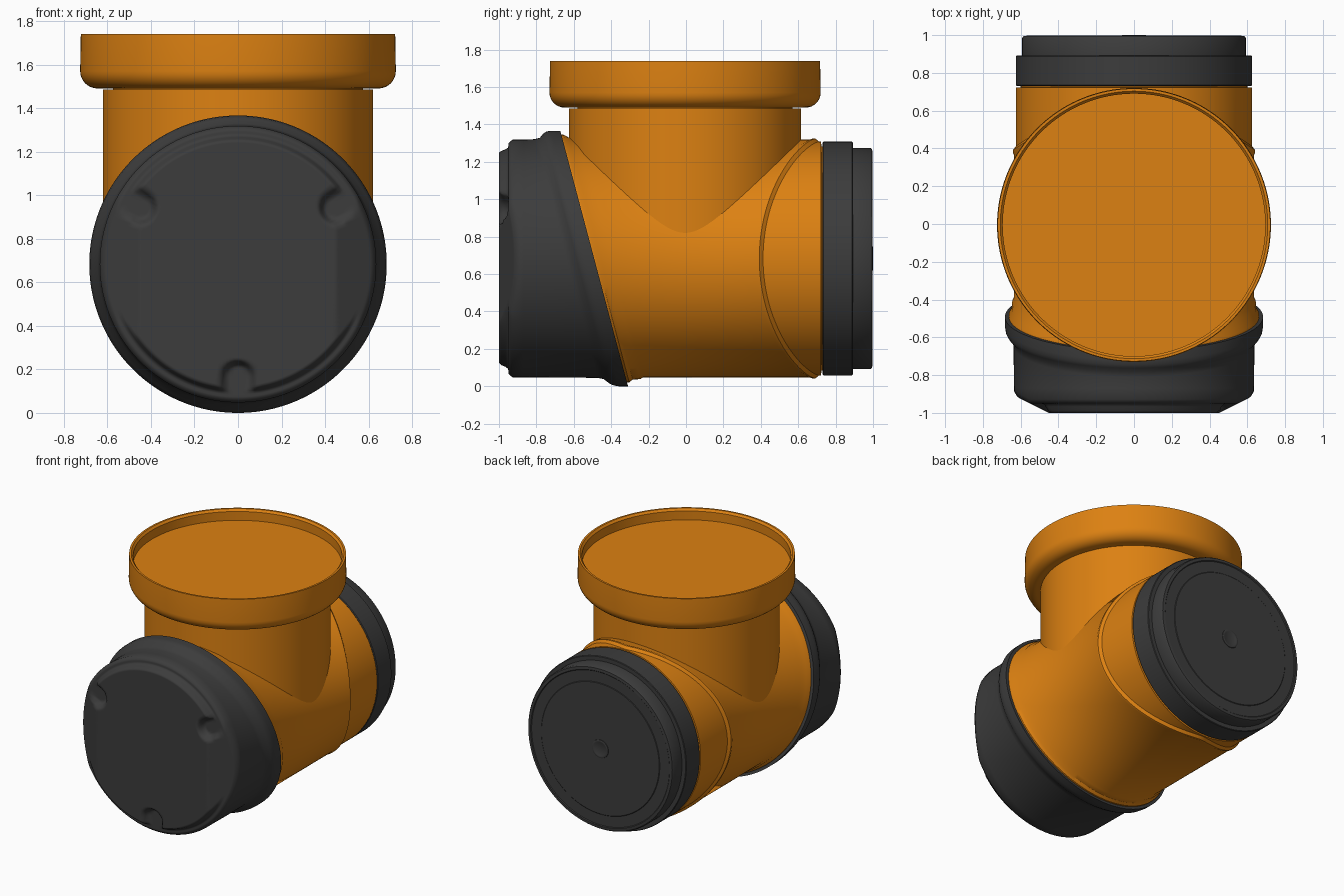
import bpy, bmesh, math

if "Cube" in bpy.data.objects:
    bpy.data.objects.remove(bpy.data.objects["Cube"])

CZ = 0.683          # height of the horizontal pipe axis
SEG = 160


def material(name, rgb):
    m = bpy.data.materials.new(name)
    m.diffuse_color = (*rgb, 1)
    m.use_nodes = True
    m.node_tree.nodes["Principled BSDF"].inputs["Base Color"].default_value = m.diffuse_color
    return m


ORANGE = material("orange_plastic", (0.72, 0.22, 0.006))
DARK = material("dark_plastic", (0.045, 0.045, 0.045))


def loft(name, rings, mat, axis="Y", seg=SEG, angle=35):
    """Rings are (radius, position along axis); position may be a function of cross-section coords."""
    bm = bmesh.new()
    loops = []
    for r, pos in rings:
        loop = []
        for i in range(seg):
            a = 2 * math.pi * i / seg
            u, v = r * math.cos(a), r * math.sin(a)
            p = pos(u, v) if callable(pos) else pos
            loop.append(bm.verts.new((u, p, v + CZ) if axis == "Y" else (u, v - 0.005, p)))
        loops.append(loop)
    for a, b in zip(loops, loops[1:]):
        for i in range(seg):
            j = (i + 1) % seg
            bm.faces.new((a[i], a[j], b[j], b[i]))
    bmesh.ops.remove_doubles(bm, verts=bm.verts, dist=1e-5)
    bmesh.ops.recalc_face_normals(bm, faces=bm.faces)
    me = bpy.data.meshes.new(name)
    bm.to_mesh(me)
    bm.free()
    me.materials.append(mat)
    ob = bpy.data.objects.new(name, me)
    bpy.context.collection.objects.link(ob)
    bpy.ops.object.select_all(action="DESELECT")
    ob.select_set(True)
    bpy.context.view_layer.objects.active = ob
    bpy.ops.object.shade_smooth_by_angle(angle=math.radians(angle))
    return ob


def slant(off):
    """Tilted joint plane between the pipe and the front collar."""
    return lambda x, v: -0.31 - 0.265 * (v + CZ) + off


def seam(off):
    """Bowed seam near the back of the pipe."""
    return lambda x, v: 0.70 - 0.30 * (abs(x) / max(math.hypot(x, v), 1e-6)) ** 1.4 + off


def smooth(a, b, t):
    t = min(max((t - a) / (b - a), 0), 1)
    return t * t * (3 - 2 * t)


def front_face(x, v):
    """Relief of the front plate: rim step, three notches, sloped sides."""
    r = math.hypot(x, v)
    drop = 0.05 * smooth(0.565, 0.595, r)
    for deg in (30, 150, 270):
        c, s = math.cos(math.radians(deg)), math.sin(math.radians(deg))
        along, across = x * c + v * s - 0.52, -x * s + v * c
        d = math.hypot(min(along, 0), across)
        drop = max(drop, 0.05 * (1 - smooth(0.05, 0.085, d)))
    drop = max(drop, (abs(x) - 0.45) * 0.5)
    return -1 + drop + 0.022 * smooth(0.61, 0.635, r) ** 2


# Main horizontal pipe with raised front shell
loft("main_pipe", [
    (0, slant(-0.04)), (0.60, slant(-0.04)), (0.662, slant(-0.005)), (0.662, slant(0.012)),
    (0.647, slant(0.035)), (0.645, slant(0.075)), (0.635, slant(0.095)),
    (0.635, seam(-0.035)), (0.641, seam(-0.022)), (0.641, seam(-0.008)), (0.625, seam(0.012)),
    (0.625, 0.722), (0.60, 0.724), (0.60, 0.75), (0, 0.75)], ORANGE)

# Vertical riser and its flared socket
curve = [(0.645 + 0.08 * math.sin(t * math.pi / 16), 1.57 - 0.08 * math.cos(t * math.pi / 16))
         for t in range(9)]
loft("riser", [(0, 0.72), (0.62, 0.72), (0.62, 1.485), (0.575, 1.486), (0.575, 1.50), (0, 1.50)],
     ORANGE, "Z")
loft("riser_socket", [(0, 1.49)] + curve + [
    (0.722, 1.74), (0.708, 1.74), (0.695, 1.725), (0.695, 1.66), (0, 1.66)], ORANGE, "Z")

# Front collar with relief plate and tilted flange
radii = [0, 0.15, 0.3, 0.4] + [0.42 + 0.0086 * i for i in range(26)]
loft("front_collar", [(r, front_face) for r in radii] + [
    (0.635, -0.87), (0.638, slant(-0.15)), (0.645, slant(-0.12)), (0.668, slant(-0.095)),
    (0.679, slant(-0.075)), (0.683, slant(-0.05)), (0.683, slant(0)), (0.60, slant(0)),
    (0, slant(0))], DARK, seg=192, angle=62)

# Back plug: wide band, narrower lid with shallow ring and centre button
loft("back_plug", [
    (0, 0.73), (0.62, 0.73), (0.625, 0.735), (0.625, 0.888), (0.621, 0.892), (0.592, 0.892),
    (0.592, 0.985), (0.585, 0.995), (0.565, 0.997), (0.56, 0.992), (0.482, 0.992),
    (0.478, 0.995), (0, 0.995)], DARK)
loft("plug_button", [(0, 0.99), (0.068, 0.99), (0.066, 0.998), (0.06, 1.0), (0.052, 1.0),
                     (0.048, 0.998), (0, 0.998)], DARK, seg=48)
